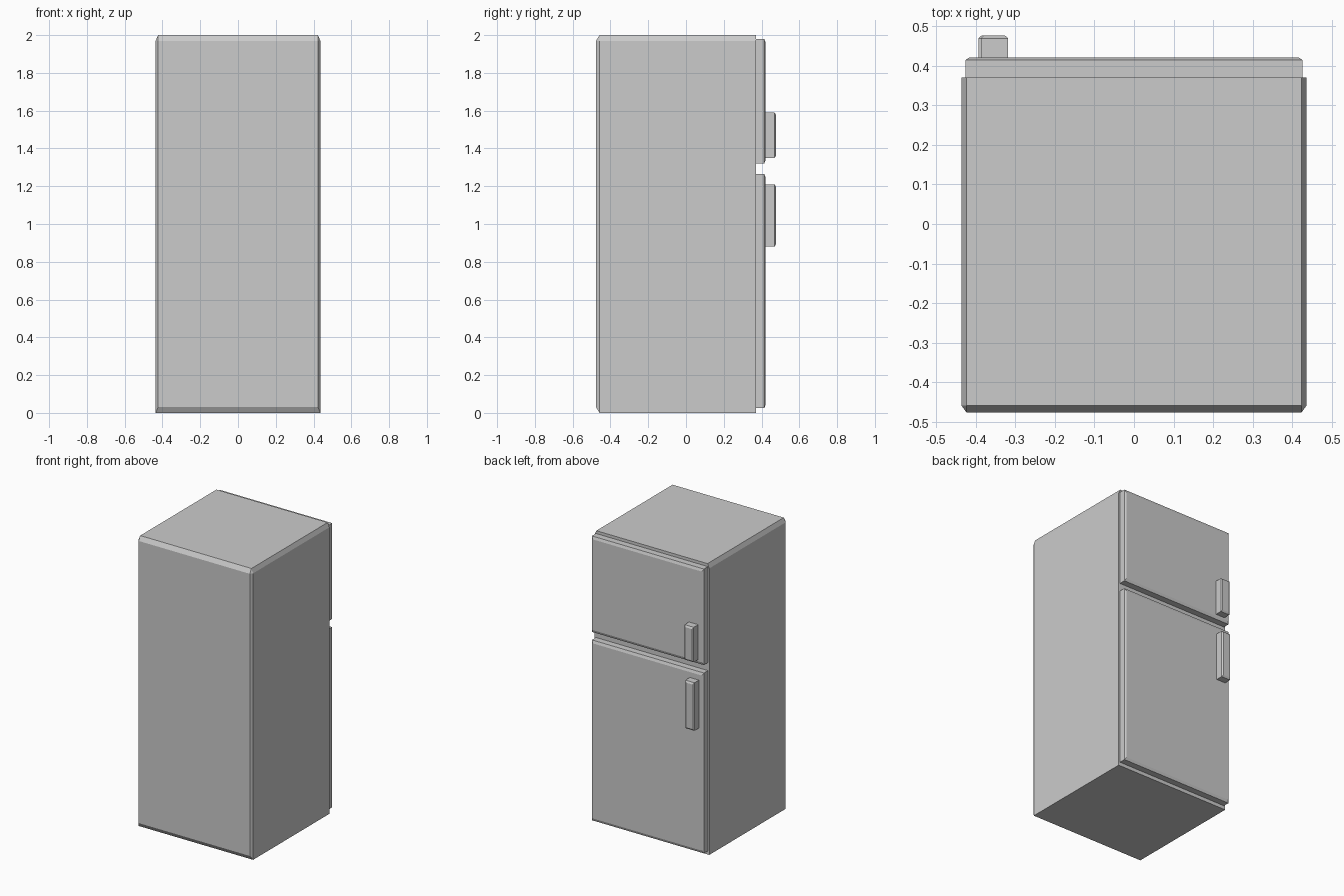
import bpy, bmesh
from mathutils import Vector

if "Cube" in bpy.data.objects:
    bpy.data.objects.remove(bpy.data.objects["Cube"])


def chamfered_box(name, low, high, cut, side, top_sides=False):
    """Box whose rim on the y-side (+1 or -1) is chamfered by cut = (x, y, z)."""
    low, high, cut = Vector(low), Vector(high), Vector(cut)
    centre, size = (low + high) / 2, high - low
    bm = bmesh.new()
    bmesh.ops.create_cube(bm, size=1)
    # work in units of the cut, so one bevel of 1 gives different widths per axis
    for v in bm.verts:
        v.co = Vector(v.co[i] * size[i] / cut[i] for i in range(3))
    edges = []
    for e in bm.edges:
        mid = (e.verts[0].co + e.verts[1].co) / 2
        on_rim = all(v.co.y * side > 0 for v in e.verts)
        on_top_side = top_sides and mid.z > 0.1 and abs(mid.y) < 0.001
        if on_rim or on_top_side:
            edges.append(e)
    bmesh.ops.bevel(bm, geom=edges, offset=1, offset_type='OFFSET',
                    segments=1, profile=0.5, affect='EDGES')
    for v in bm.verts:
        v.co = Vector(v.co[i] * cut[i] for i in range(3))
    bmesh.ops.recalc_face_normals(bm, faces=bm.faces)
    mesh = bpy.data.meshes.new(name)
    bm.to_mesh(mesh)
    bm.free()
    obj = bpy.data.objects.new(name, mesh)
    obj.location = centre
    bpy.context.collection.objects.link(obj)
    return obj


# cabinet, chamfered round the -y face and along the top sides
chamfered_box("cabinet", (-0.436, -0.476, 0), (0.436, 0.37, 2),
              (0.013, 0.018, 0.03), -1, top_sides=True)

# doors on the +y side
for name, z0, z1 in (("freezer_door", 1.32, 1.98), ("fridge_door", 0.025, 1.265)):
    chamfered_box(name, (-0.426, 0.37, z0), (0.426, 0.421, z1),
                  (0.011, 0.007, 0.018), 1)

# handles
for name, x0, x1, z0, z1 in (("freezer_handle", -0.387, -0.318, 1.35, 1.59),
                             ("fridge_handle", -0.393, -0.324, 0.88, 1.21)):
    chamfered_box(name, (x0, 0.421, z0), (x1, 0.476, z1),
                  (0.008, 0.007, 0.012), 1)
